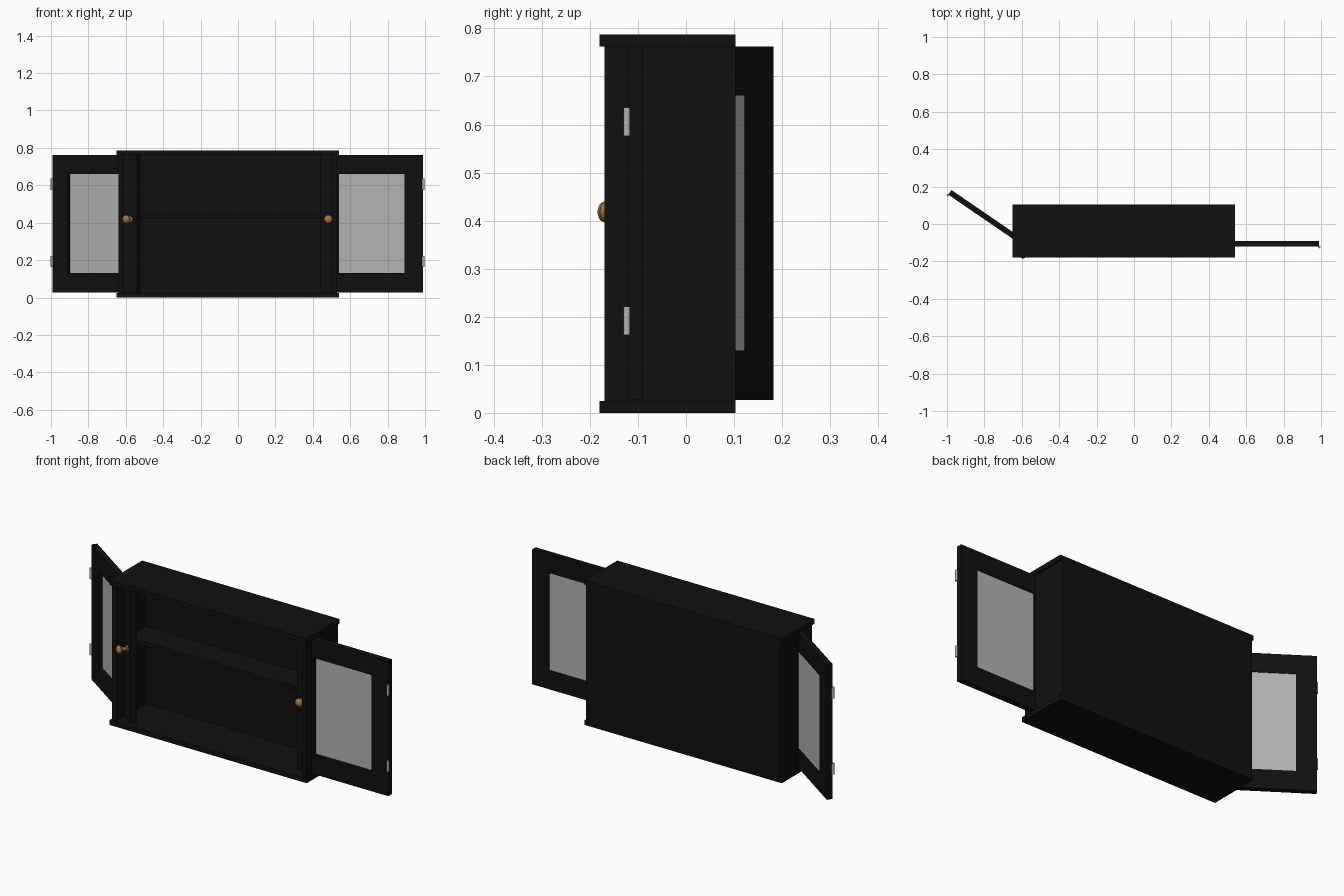
import bpy, bmesh, math
from mathutils import Matrix, Vector

old = bpy.data.objects.get("Cube")
if old:
    bpy.data.objects.remove(old, do_unlink=True)


def material(name, color):
    m = bpy.data.materials.new(name)
    m.use_nodes = True
    m.diffuse_color = (*color, 1)
    m.node_tree.nodes["Principled BSDF"].inputs["Base Color"].default_value = (*color, 1)
    return m


BLACK = material("black paint", (0.005, 0.005, 0.005))
GLASS = material("grey glass", (0.45, 0.45, 0.45))
BRASS = material("brass", (0.36, 0.18, 0.05))
STEEL = material("hinge steel", (0.45, 0.45, 0.45))


def finish(name, bm, mat, matrix):
    mesh = bpy.data.meshes.new(name)
    bmesh.ops.recalc_face_normals(bm, faces=bm.faces)
    bm.to_mesh(mesh)
    bm.free()
    mesh.materials.append(mat)
    obj = bpy.data.objects.new(name, mesh)
    bpy.context.collection.objects.link(obj)
    obj.matrix_world = matrix
    return obj


def box(name, x, y, z, mat=BLACK, matrix=Matrix()):
    """Box from three (low, high) ranges."""
    bm = bmesh.new()
    bmesh.ops.create_cube(bm, size=1)
    for v in bm.verts:
        v.co = Vector([(a + b) / 2 + c * (b - a) for (a, b), c in zip((x, y, z), v.co)])
    return finish(name, bm, mat, matrix)


def lathe(name, profile, mat, matrix, sides=20):
    """Solid of revolution about local z from (radius, height) points."""
    bm = bmesh.new()
    verts = [bm.verts.new((r, 0, h)) for r, h in profile]
    edges = [bm.edges.new(pair) for pair in zip(verts, verts[1:])]
    bmesh.ops.spin(bm, geom=verts + edges, cent=(0, 0, 0), axis=(0, 0, 1),
                   angle=2 * math.pi, steps=sides)
    bmesh.ops.remove_doubles(bm, verts=bm.verts, dist=1e-5)
    obj = finish(name, bm, mat, matrix)
    bpy.ops.object.select_all(action="DESELECT")
    obj.select_set(True)
    bpy.context.view_layer.objects.active = obj
    bpy.ops.object.shade_smooth_by_angle(angle=math.radians(40))
    return obj


# Cabinet carcass
LEFT, RIGHT, FRONT, BACK = -0.65, 0.54, -0.17, 0.103
T, H = 0.025, 0.787
box("bottom_board", (LEFT, RIGHT), (-0.18, BACK), (0, T))
box("top_board", (LEFT, RIGHT), (-0.18, BACK), (H - T, H))
box("right_side_panel", (LEFT + 0.01, LEFT + 0.035), (FRONT, BACK), (T, H - T))
box("left_side_panel", (RIGHT - 0.035, RIGHT - 0.01), (FRONT, BACK), (T, H - T))
box("back_panel", (LEFT + 0.035, RIGHT - 0.035), (BACK - 0.02, BACK), (T, H - T))
box("shelf", (LEFT + 0.035, RIGHT - 0.035), (-0.07, BACK - 0.02), (0.425, 0.447))

# Doors: local origin is the hinge corner of the front face
WIDTH, DEPTH, STILE = 0.55, 0.03, 0.1
LOW, HIGH, GLASS_LOW, GLASS_HIGH = 0.027, 0.762, 0.13, 0.66
KNOB = [(0, 0), (0.016, 0), (0.016, 0.006), (0.009, 0.01), (0.009, 0.028),
        (0.018, 0.034), (0.023, 0.043), (0.02, 0.052), (0.012, 0.058), (0, 0.06)]


def door(prefix, side, matrix):
    def span(a, b):
        return tuple(sorted((side * a, side * b)))

    thick = (0, DEPTH)
    inner = span(STILE, WIDTH - STILE)
    box(prefix + "_hinge_stile", span(0, STILE), thick, (LOW, HIGH), BLACK, matrix)
    box(prefix + "_knob_stile", span(WIDTH - STILE, WIDTH), thick, (LOW, HIGH), BLACK, matrix)
    box(prefix + "_bottom_rail", inner, thick, (LOW, GLASS_LOW), BLACK, matrix)
    box(prefix + "_top_rail", inner, thick, (GLASS_HIGH, HIGH), BLACK, matrix)
    box(prefix + "_glass", inner, (0.02, 0.026), (GLASS_LOW, GLASS_HIGH), GLASS, matrix)
    lathe(prefix + "_knob", KNOB, BRASS, matrix
          @ Matrix.Translation((side * (WIDTH - 0.043), 0, 0.418))
          @ Matrix.Rotation(math.pi / 2, 4, "X"))
    for level, z in (("lower", 0.162), ("upper", 0.576)):
        lathe(f"{prefix}_{level}_hinge", [(0, 0), (0.007, 0), (0.007, 0.059), (0, 0.059)],
              STEEL, matrix @ Matrix.Translation((0, -0.003, z)), 12)


door("left_door", -1, Matrix.Translation((0.99, -0.12, 0)))
door("right_door", 1, Matrix.Translation((-0.993, 0.157, 0))
     @ Matrix.Rotation(math.radians(-34.4), 4, "Z"))
